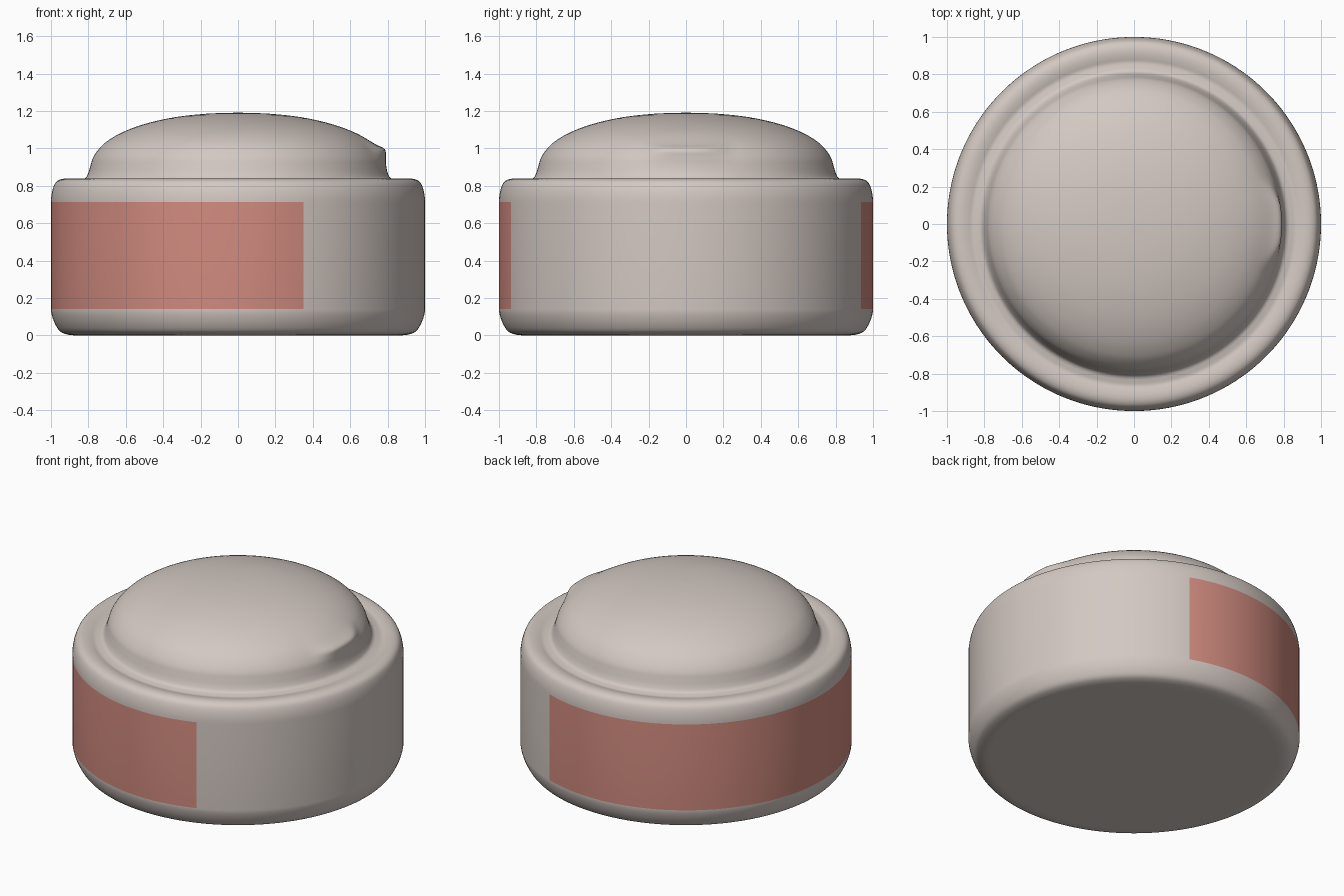
import bpy, bmesh, math

if "Cube" in bpy.data.objects:
    bpy.data.objects.remove(bpy.data.objects["Cube"])


def material(name, rgb):
    m = bpy.data.materials.new(name)
    m.diffuse_color = (*rgb, 1)
    m.use_nodes = True
    m.node_tree.nodes["Principled BSDF"].inputs["Base Color"].default_value = m.diffuse_color
    return m


shell = material("warm_beige", (0.65, 0.58, 0.54))
red = material("label_red", (0.64, 0.26, 0.215))


def refine(pts, n):
    """Catmull-Rom interpolation of a profile."""
    out = []
    p = [pts[0]] + pts + [pts[-1]]
    for i in range(1, len(p) - 2):
        for k in range(n):
            t = k / n
            out.append(tuple(
                0.5 * (2 * b + (c - a) * t + (2 * a - 5 * b + 4 * c - d) * t * t
                       + (3 * b - a - 3 * c + d) * t ** 3)
                for a, b, c, d in zip(p[i - 1], p[i], p[i + 1], p[i + 2])))
    return out + [pts[-1]]


def lathe(name, angles, profile_at, mats, rule=None):
    """Revolve a profile that may vary with the angle; radius 0 makes a pole."""
    bm = bmesh.new()
    cols = []
    for a in angles:
        cols.append([bm.verts.new((r * math.cos(a), r * math.sin(a), z))
                     for r, z in profile_at(a)])
    for i in range(len(cols)):
        a, b = cols[i], cols[(i + 1) % len(cols)]
        for j in range(len(a) - 1):
            bm.faces.new((a[j], b[j], b[j + 1], a[j + 1]))
    bmesh.ops.remove_doubles(bm, verts=bm.verts, dist=1e-5)
    for f in bm.faces:
        f.smooth = True
        if rule and rule(f.calc_center_median()):
            f.material_index = 1
    me = bpy.data.meshes.new(name)
    bm.to_mesh(me)
    bm.free()
    for m in mats:
        me.materials.append(m)
    ob = bpy.data.objects.new(name, me)
    bpy.context.collection.objects.link(ob)
    return ob


# Round body with a flush label wrapped around the left side
LOW, HIGH, EDGE = 0.14, 0.712, 0.35
start = math.acos(EDGE)
span = 2 * math.pi - 2 * start
angles = [start + span * i / 88 for i in range(88)]
angles += [-start + 2 * start * i / 56 for i in range(56)]

bottom = refine([(0.87, 0.0), (0.91, 0.004), (0.95, 0.02), (0.975, 0.055),
                 (0.99, 0.09), (0.998, 0.12), (1.0, LOW)], 3)
top = refine([(1.0, HIGH), (0.998, 0.745), (0.99, 0.785), (0.975, 0.818),
              (0.95, 0.834), (0.92, 0.838), (0.89, 0.834), (0.865, 0.828),
              (0.84, 0.832), (0.815, 0.838)], 3)
body_profile = [(0, 0), (0.6, 0), (0.86, 0)] + bottom + [(1.0, 0.425)] + top
lathe("jar_body", angles, lambda a: body_profile, [shell, red],
      lambda c: c.x < EDGE and LOW < c.z < HIGH and math.hypot(c.x, c.y) > 0.98)

# Domed lid, with a small finger lip swelling out on the right side
dome = refine([(0.84, 0.831), (0.815, 0.842), (0.80, 0.87), (0.788, 0.91),
               (0.775, 0.95), (0.745, 0.995), (0.70, 1.038), (0.62, 1.085),
               (0.50, 1.13), (0.34, 1.166), (0.17, 1.185), (0, 1.191)], 4)
lip = refine([(0.84, 0.831), (0.815, 0.842), (0.80, 0.87), (0.792, 0.91),
              (0.79, 0.955), (0.785, 0.995), (0.735, 1.022), (0.63, 1.082),
              (0.50, 1.13), (0.34, 1.166), (0.17, 1.185), (0, 1.191)], 4)


def dome_profile(a):
    d = abs(math.remainder(a, 2 * math.pi))
    t = min(1, max(0, (0.36 - d) / 0.26))
    w = t * t * (3 - 2 * t)
    return [(p[0] + (q[0] - p[0]) * w, p[1] + (q[1] - p[1]) * w)
            for p, q in zip(dome, lip)]


lathe("domed_lid", [2 * math.pi * i / 144 for i in range(144)],
      dome_profile, [shell])
